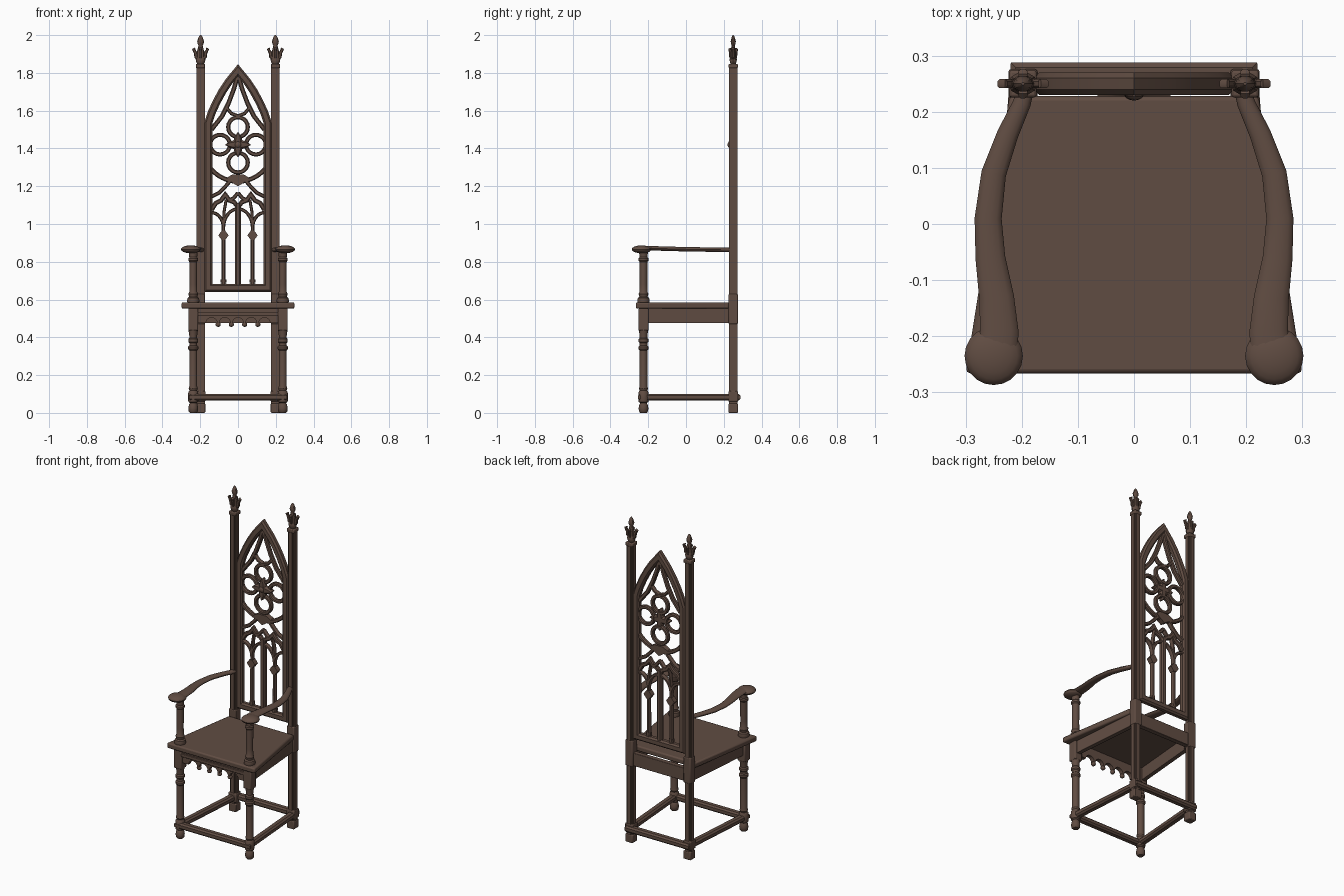
import bpy, bmesh, math
from mathutils import Vector

if "Cube" in bpy.data.objects:
    bpy.data.objects.remove(bpy.data.objects["Cube"])

wood = bpy.data.materials.new("dark walnut")
wood.diffuse_color = (0.118, 0.073, 0.055, 1)
wood.use_nodes = True
wood.node_tree.nodes["Principled BSDF"].inputs["Base Color"].default_value = wood.diffuse_color


def finish(name, bm, mirror=False):
    bmesh.ops.recalc_face_normals(bm, faces=bm.faces)
    me = bpy.data.meshes.new(name)
    bm.to_mesh(me)
    bm.free()
    me.materials.append(wood)
    ob = bpy.data.objects.new(name, me)
    bpy.context.collection.objects.link(ob)
    if mirror:
        ob.modifiers.new("mirror", 'MIRROR')
    return ob


def prism(name, poly, a, b, axis='z', mirror=False, bevel=0):
    """Extrude a polygon along z (xy points) or y (xz points)."""
    bm = bmesh.new()
    f = (lambda p, h: (p[0], p[1], h)) if axis == 'z' else (lambda p, h: (p[0], h, p[1]))
    lo = [bm.verts.new(f(p, a)) for p in poly]
    hi = [bm.verts.new(f(p, b)) for p in poly]
    bm.faces.new(lo)
    bm.faces.new(hi)
    n = len(poly)
    for i in range(n):
        bm.faces.new((lo[i], lo[(i + 1) % n], hi[(i + 1) % n], hi[i]))
    ob = finish(name, bm, mirror)
    if bevel:
        m = ob.modifiers.new("bevel", 'BEVEL')
        m.width, m.segments = bevel, 2
    return ob


def box(name, x0, x1, y0, y1, z0, z1, mirror=False, bevel=0.003):
    return prism(name, [(x0, y0), (x1, y0), (x1, y1), (x0, y1)], z0, z1, 'z', mirror, bevel)


def lathe(name, prof, cx, cy, seg=16, mirror=True, sy=1):
    """Turned part from (radius, z) points."""
    bm = bmesh.new()
    rings = []
    for r, z in prof:
        rings.append([bm.verts.new((cx + r * math.cos(math.tau * i / seg),
                                    cy + sy * r * math.sin(math.tau * i / seg), z)) for i in range(seg)])
    for p, q in zip(rings, rings[1:]):
        for i in range(seg):
            j = (i + 1) % seg
            bm.faces.new((p[i], p[j], q[j], q[i]))
    bm.faces.new(rings[0])
    bm.faces.new(rings[-1])
    return finish(name, bm, mirror)


def sweep(name, pts, w, h, up, closed=False, round_=False, mirror=False):
    """Moulded bar along a path; w may be a list of widths."""
    pts = [Vector(p) for p in pts]
    up, n = Vector(up), len(pts)
    ws = w if isinstance(w, list) else [w] * n
    if round_:
        sec = [(math.cos(math.tau * i / 14) / 2, math.sin(math.tau * i / 14) / 2) for i in range(14)]
    else:
        sec = [(.5, -.25), (.5, .25), (.28, .5), (-.28, .5), (-.5, .25), (-.5, -.25), (-.28, -.5), (.28, -.5)]
    bm = bmesh.new()
    rings = []
    for i, p in enumerate(pts):
        a = (p - pts[i - 1]).normalized() if i or closed else None
        b = (pts[(i + 1) % n] - p).normalized() if i < n - 1 or closed else None
        a, b = a or b, b or a
        t = (a + b).normalized()
        side = t.cross(up).normalized() / max(.45, t.dot(a))
        rings.append([bm.verts.new(p + side * u * ws[i] + up * v * h) for u, v in sec])
    m = len(sec)
    for k in range(n if closed else n - 1):
        p, q = rings[k], rings[(k + 1) % n]
        for i in range(m):
            bm.faces.new((p[i], p[(i + 1) % m], q[(i + 1) % m], q[i]))
    if not closed:
        bm.faces.new(rings[0])
        bm.faces.new(rings[-1])
    return finish(name, bm, mirror)


YB = 0.25  # plane of the chair back


def bar(name, pts, w, h=0.026, closed=False, mirror=True):
    return sweep(name, [(x, YB, z) for x, z in pts], w, h, (0, 1, 0), closed, mirror=mirror)


def arc(cx, cz, r, a0, a1, n=10, rz=None):
    rz = rz or r
    return [(cx + r * math.cos(math.radians(a0 + (a1 - a0) * i / n)),
             cz + rz * math.sin(math.radians(a0 + (a1 - a0) * i / n))) for i in range(n + 1)]


def ball(name, c, s, mirror=True, seg=16):
    bm = bmesh.new()
    bmesh.ops.create_uvsphere(bm, u_segments=seg, v_segments=seg // 2, radius=1)
    for v in bm.verts:
        v.co = Vector((c[0] + v.co.x * s[0], c[1] + v.co.y * s[1], c[2] + v.co.z * s[2]))
    return finish(name, bm, mirror)


# seat slab and rails below it
prism("seat", [(-.3, -.266), (.3, -.266), (.222, .228), (-.222, .228)], .552, .585, bevel=.008)
prism("side_rail", [(.225, -.21), (.25, -.21), (.212, .24), (.187, .24)], .475, .553, mirror=True)
box("back_rail", -.18, .18, .235, .265, .475, .555)

# front apron with scalloped arches and drops
low = []
for k in range(5):
    low += arc(-.14 + .07 * k, .475, .03, 180, 0, 8, .03)
prism("front_apron", [(-.225, .475)] + low + [(.225, .475), (.225, .553), (-.225, .553)], -.24, -.215, 'y')
box("apron_moulding", -.215, .215, -.25, -.22, .515, .535)
for x in (.035, .105):
    ball("apron_drop", (x, -.228, .468), (.014, .014, .013), seg=12)

# front legs
LX, LY = .237, -.225
lathe("front_leg", [(.017, 0), (.024, .008), (.026, .025), (.022, .045), (.017, .052), (.026, .058), (.028, .08),
                    (.026, .11), (.02, .118), (.024, .128), (.021, .14), (.021, .33), (.027, .338), (.027, .35),
                    (.021, .356), (.021, .37), (.026, .376), (.026, .39), (.02, .397), (.022, .42), (.026, .44)], LX, LY)
box("front_leg_block", LX - .026, LX + .026, LY - .026, LY + .026, .435, .553, True, .005)

# arm supports and arms
lathe("arm_support", [(.031, .583), (.033, .595), (.03, .608), (.022, .614), (.026, .63), (.021, .64), (.02, .68),
                      (.021, .8), (.026, .806), (.026, .818), (.021, .824), (.024, .86)], LX, LY)
sweep("arm", [(.192, .245, .863), (.2, .215, .863), (.225, .16, .864), (.25, .09, .865), (.26, .01, .866),
              (.256, -.06, .868), (.245, -.13, .87), (.24, -.19, .872), (.245, -.235, .872)],
      [.03, .032, .038, .044, .048, .053, .062, .068, .075], .024, (0, 0, 1), round_=True, mirror=True)
ball("arm_knob", (.25, -.235, .866), (.052, .052, .021), seg=20)

# back posts: notched cluster section, with plain blocks low down
q = [(.023, .012), (.016, .012), (.016, .016), (.012, .016), (.012, .023)]
sec = q + [(-x, y) for x, y in q[::-1]] + [(-x, -y) for x, y in q] + [(x, -y) for x, y in q[::-1]]
prism("back_post", [(.198 + x, YB + y) for x, y in sec], .04, 1.845, mirror=True)
for z0, z1, r in ((0, .05, .025), (.06, .115, .026), (.47, .63, .0245), (1.825, 1.848, .0245)):
    box("back_post_block", .198 - r, .198 + r, YB - r, YB + r, z0, z1, True, .005)

# mitred stretcher frame near the floor
sweep("stretcher_frame", [(-.237, -.232, .083), (.237, -.232, .083), (.2, .267, .083), (-.2, .267, .083)],
      .042, .036, (0, 0, 1), closed=True)

# leafy finials
FX = .198
lathe("finial_core", [(.016, 1.845), (.023, 1.857), (.026, 1.872), (.02, 1.885), (.02, 1.91), (.016, 1.925),
                      (.011, 1.945), (.016, 1.955), (.018, 1.967), (.013, 1.982), (.009, 1.992), (.003, 2.0)],
      FX, YB, 10, sy=.8)
for dx, dy in ((1, 0), (-1, 0), (0, .5), (0, -.5)):
    sweep("finial_leaf", [(FX + dx * r, YB + dy * r, z) for r, z in
                          ((.014, 1.872), (.024, 1.885), (.026, 1.905), (.037, 1.925), (.03, 1.932))],
          [.014, .018, .018, .014, .006], .016, (dy * 2, dx, 0))
    sweep("finial_leaf_mirror", [(-FX + dx * r, YB + dy * r, z) for r, z in
                                 ((.014, 1.872), (.024, 1.885), (.026, 1.905), (.037, 1.925), (.03, 1.932))],
          [.014, .018, .018, .014, .006], .016, (dy * 2, dx, 0))

# pointed frame of the back
half = [(.157, .662), (.157, 1.535), (.139, 1.59), (.114, 1.645), (.084, 1.7), (.05, 1.752), (0, 1.813)]
bar("back_frame", half + [(-x, z) for x, z in half[-2::-1]], .042, .04, closed=True, mirror=False)

# inner pointed gable above the rosette
bar("gable_tracery", [(0, 1.79), (-.022, 1.715), (-.05, 1.64), (-.085, 1.57), (-.14, 1.5)], .024)
bar("gable_curl", [(-.06, 1.615), (-.035, 1.585), (0, 1.572)], .018)

# four-ring rosette window with centre flower
for cx, cz, mir in ((0, 1.513, False), (0, 1.325, False), (.095, 1.42, True)):
    bar("rosette_ring", arc(cx, cz, .052, 0, 360, 20)[:-1], .022, closed=True, mirror=mir)
for k in range(4):
    a = math.pi / 2 * k
    c, s = math.cos(a), math.sin(a)
    sweep("flower_petal", [(c * r, YB - .006, 1.42 + s * r) for r in (0, .018, .04, .065)],
          [.03, .048, .036, .006], .034, (0, 1, 0))
ball("flower_centre", (0, .236, 1.42), (.02, .016, .02), False)

# large lower arc with pendant boss
bar("lower_arc", arc(0, 1.42, .19, 218, 270, 10, .195), .024)
prism("arc_boss", [(-.06, 1.245), (-.03, 1.262), (.03, 1.262), (.06, 1.245), (.025, 1.215), (0, 1.2), (-.025, 1.215)],
      YB - .016, YB + .016, 'y')
bar("crossing_arc", [(-.04, 1.23), (-.07, 1.195), (-.1, 1.165), (-.14, 1.145)], .02)

# cusped hoods over the lights
bar("hood_arch", [(-.14, 1.075), (-.118, 1.11), (-.09, 1.125), (-.068, 1.155), (-.045, 1.125), (-.02, 1.115),
                  (0, 1.09)], .024)
bar("hood_crown", [(-.045, 1.128), (-.025, 1.135), (0, 1.165)], .02)

# narrow lights: arches, mullions and capitals
bar("light_arch_outer", arc(-.14, .98, .063, 90, 0, 8, .08), .018)
bar("light_arch_inner", arc(0, .98, .077, 180, 90, 8, .1), .018)
bar("side_mullion", [(-.077, .67), (-.077, 1.0), (-.073, 1.07), (-.062, 1.13)], [.022, .018, .016, .016])
bar("centre_mullion", [(0, .67), (0, 1.11)], .032, .032, mirror=False)
prism("mullion_capital", [(.05, .94), (.068, .965), (.086, .965), (.104, .94), (.086, .915), (.068, .915)],
      YB - .015, YB + .015, 'y', mirror=True)
for z in (.68, .7):
    bar("mullion_foot", [(-.077, z - .01), (-.077, z + .005)], .03)

# smooth shading with sharp edges kept
bpy.ops.object.select_all(action='SELECT')
bpy.context.view_layer.objects.active = bpy.context.selected_objects[0]
bpy.ops.object.shade_smooth_by_angle(angle=math.radians(35))
